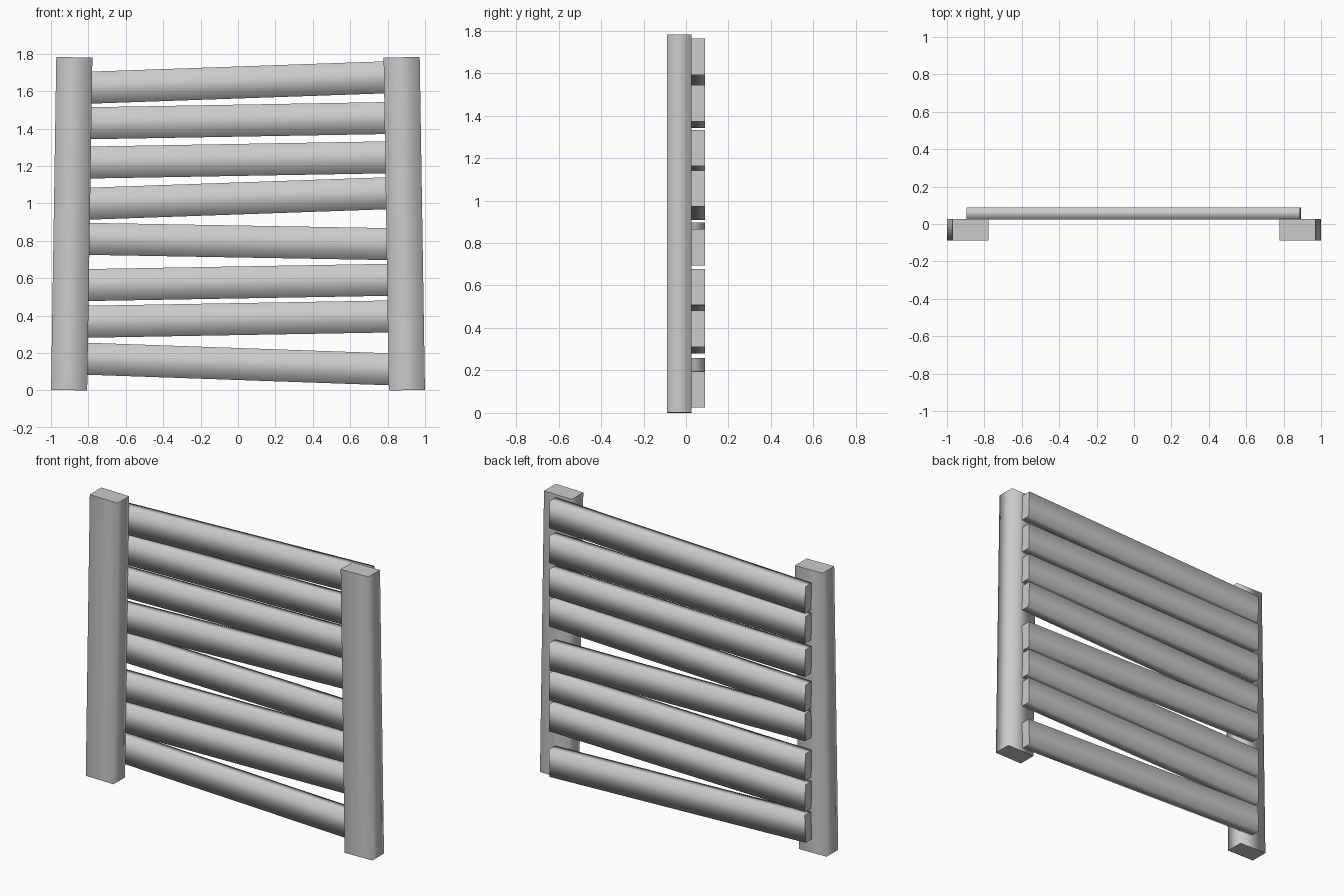
import bpy
import bmesh
from math import radians
from mathutils import Matrix

if "Cube" in bpy.data.objects:
    bpy.data.objects.remove(bpy.data.objects["Cube"])


def board(name, size, loc, tilt, axis):
    """Box smooth-shaded around its length (axis index), with crisp end caps."""
    bm = bmesh.new()
    bmesh.ops.create_cube(bm, size=1, matrix=Matrix.Diagonal((*size, 1)))
    bm.normal_update()
    for f in bm.faces:
        f.smooth = True
        if abs(f.normal[axis]) > 0.9:
            for e in f.edges:
                e.smooth = False
    mesh = bpy.data.meshes.new(name)
    bm.to_mesh(mesh)
    bm.free()
    obj = bpy.data.objects.new(name, mesh)
    obj.location = loc
    obj.rotation_euler = (0, radians(tilt), 0)
    bpy.context.collection.objects.link(obj)


# Two upright posts leaning slightly inward
for side, label in ((-1, "left"), (1, "right")):
    board(f"{label}_post", (0.193, 0.116, 1.78), (side * 0.889, -0.031, 0.891),
          -side * 0.9, 2)

# Crooked planks fixed behind the posts: (centre height, upward tilt to the right)
planks = [(0.141, -2), (0.381, 1), (0.577, 1), (0.796, -1),
          (1.026, 2), (1.232, 1), (1.442, 1), (1.646, 2)]
for i, (z, tilt) in enumerate(planks):
    board(f"plank_{i + 1}", (1.785, 0.064, 0.171), (-0.001, 0.057, z), -tilt, 0)
